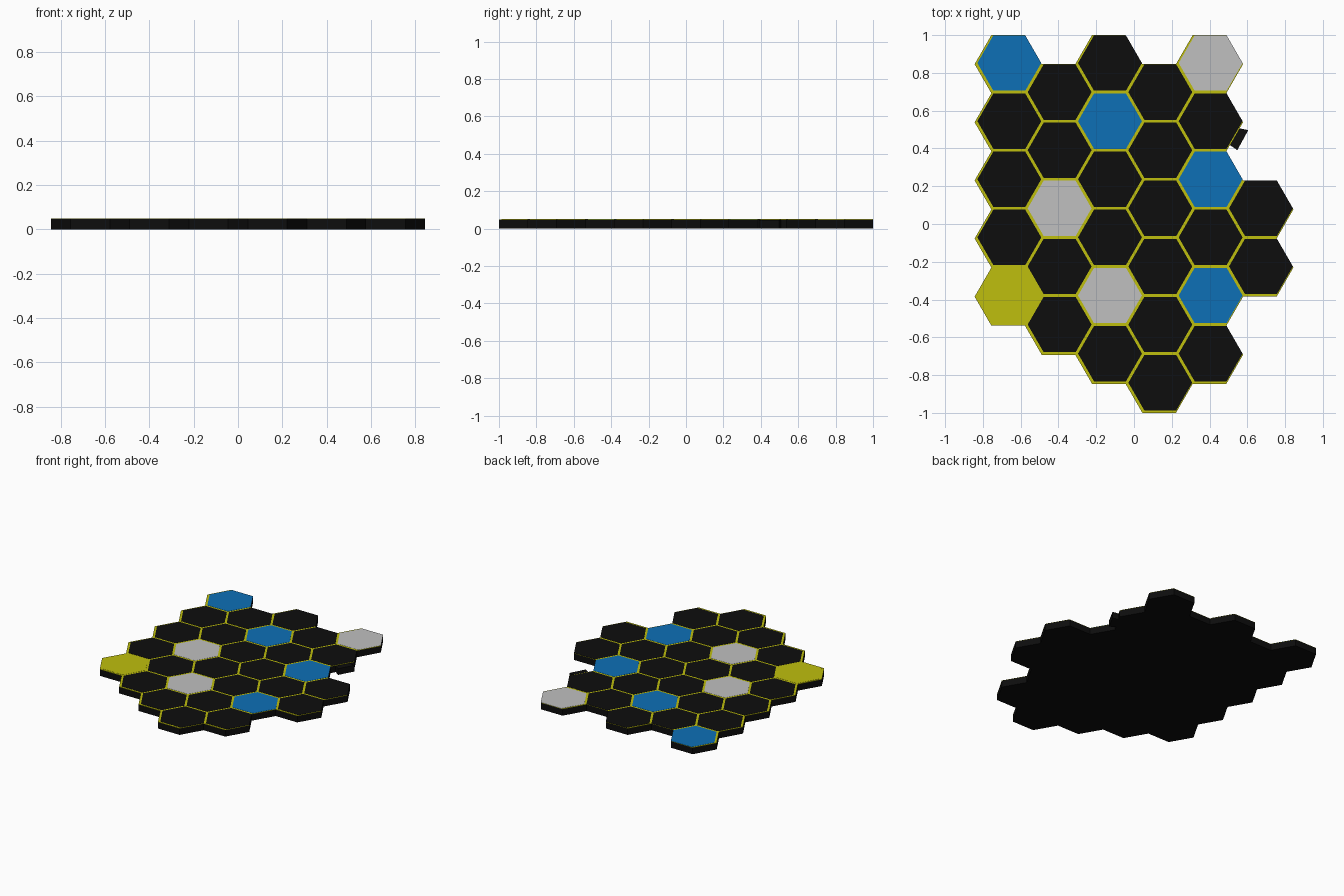
import bpy, bmesh, math

if "Cube" in bpy.data.objects:
    bpy.data.objects.remove(bpy.data.objects["Cube"])

PITCH = 2 / 6.5                 # row spacing, flat side to flat side
R = PITCH / math.sqrt(3)        # tile corner radius
X0 = -2.5 * 1.5 * R
TOP = 0.05


def material(name, rgb):
    m = bpy.data.materials.new(name)
    m.diffuse_color = (*rgb, 1)
    m.use_nodes = True
    m.node_tree.nodes["Principled BSDF"].inputs["Base Color"].default_value = m.diffuse_color
    return m


BLACK = material("black", (0.004, 0.004, 0.004))
YELLOW = material("yellow", (0.52, 0.52, 0.004))
COLOURS = {
    "K": BLACK,
    "Y": YELLOW,
    "B": material("blue", (0.004, 0.16, 0.47)),
    "G": material("light_grey", (0.53, 0.53, 0.53)),
}


def prism(name, outline, z0, z1, mat):
    """Extruded flat polygon."""
    bm = bmesh.new()
    low = [bm.verts.new((x, y, z0)) for x, y in outline]
    high = [bm.verts.new((x, y, z1)) for x, y in outline]
    bm.faces.new(low[::-1])
    bm.faces.new(high)
    n = len(outline)
    for i in range(n):
        j = (i + 1) % n
        bm.faces.new((low[i], low[j], high[j], high[i]))
    bmesh.ops.recalc_face_normals(bm, faces=bm.faces)
    mesh = bpy.data.meshes.new(name)
    bm.to_mesh(mesh)
    bm.free()
    mesh.materials.append(mat)
    obj = bpy.data.objects.new(name, mesh)
    bpy.context.collection.objects.link(obj)
    return obj


def hexagon(x, y, r):
    return [(x + r * math.cos(k * math.pi / 3), y + r * math.sin(k * math.pi / 3))
            for k in range(6)]


# Columns from left to right: first row offset in half pitches, tile colours downwards
COLUMNS = [(0, "BKKKY"), (1, "KKGKK"), (0, "KBKKGK"),
           (1, "KKKKKK"), (0, "GKBKBK"), (5, "KK")]

for c, (start, codes) in enumerate(COLUMNS):
    for r, code in enumerate(codes):
        x = X0 + c * 1.5 * R
        y = 1 - PITCH / 2 - (start / 2 + r) * PITCH
        # Black block, yellow border plate, coloured panel set towards the back right
        prism("tile_base", hexagon(x, y, R), 0, TOP - 0.003, BLACK)
        prism("tile_border", hexagon(x, y, R), TOP - 0.003, TOP - 0.001, YELLOW)
        prism("tile_panel", hexagon(x + 0.006, y + 0.006, R - 0.0085),
              TOP - 0.001, TOP, COLOURS[code])

# Small pointer wedge on the right edge
prism("pointer", [(0.49, 0.43), (0.547, 0.391), (0.605, 0.497), (0.557, 0.507), (0.50, 0.50)],
      0, TOP - 0.004, BLACK)
